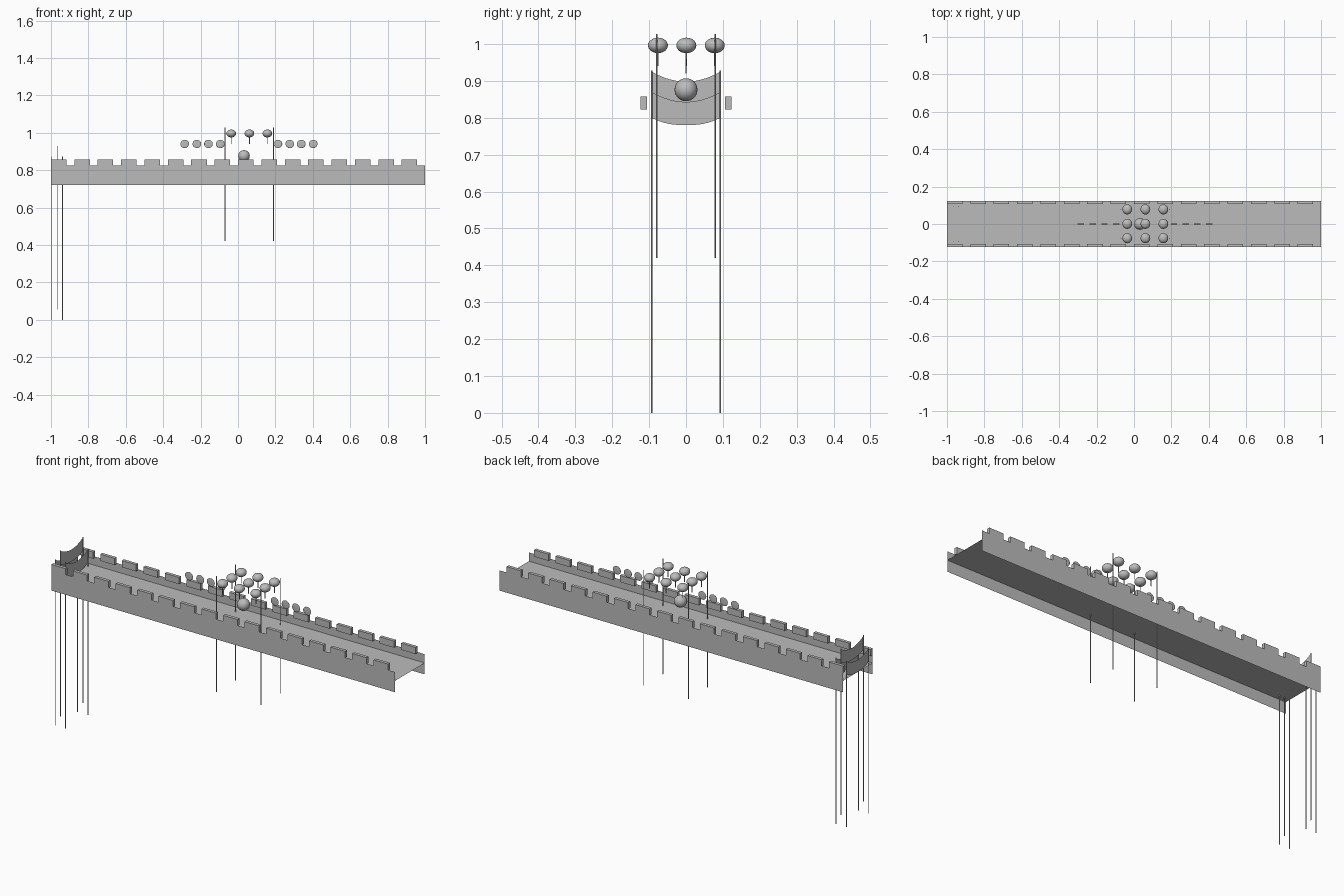
import bpy, bmesh, math

if "Cube" in bpy.data.objects:
    bpy.data.objects.remove(bpy.data.objects["Cube"])

grey = bpy.data.materials.new("plain grey")
grey.diffuse_color = (0.5, 0.5, 0.5, 1)
grey.use_nodes = True
grey.node_tree.nodes["Principled BSDF"].inputs["Base Color"].default_value = grey.diffuse_color


def finish(bm, name, smooth=False):
    mesh = bpy.data.meshes.new(name)
    bm.to_mesh(mesh)
    bm.free()
    for p in mesh.polygons:
        p.use_smooth = smooth
    mesh.materials.append(grey)
    obj = bpy.data.objects.new(name, mesh)
    bpy.context.collection.objects.link(obj)
    return obj


def sheet(name, corners):
    bm = bmesh.new()
    bm.faces.new([bm.verts.new(c) for c in corners])
    return finish(bm, name)


def box(bm, x0, x1, y0, y1, z0, z1):
    r = bmesh.ops.create_cube(bm, size=1)
    bmesh.ops.scale(bm, vec=(x1 - x0, y1 - y0, z1 - z0), verts=r["verts"])
    bmesh.ops.translate(bm, vec=((x0 + x1) / 2, (y0 + y1) / 2, (z0 + z1) / 2), verts=r["verts"])


def rod(name, x, y, z0, z1, r=0.002):
    bm = bmesh.new()
    c = bmesh.ops.create_cone(bm, cap_ends=True, segments=8, radius1=r, radius2=r, depth=z1 - z0)
    bmesh.ops.translate(bm, vec=(x, y, (z0 + z1) / 2), verts=c["verts"])
    return finish(bm, name)


def ellipsoid(name, loc, size):
    bm = bmesh.new()
    bmesh.ops.create_uvsphere(bm, u_segments=24, v_segments=14, radius=1)
    bmesh.ops.scale(bm, vec=size, verts=bm.verts)
    bmesh.ops.translate(bm, vec=loc, verts=bm.verts)
    return finish(bm, name, True)


# Deck: a thin sheet between the walls
W, DECK = 0.123, 0.78
sheet("deck", [(-1, -W, DECK), (1, -W, DECK), (1, W, DECK), (-1, W, DECK)])

# Side walls with a row of merlons on each
for side, s in (("front", -1), ("back", 1)):
    y = s * W
    pts = [(-1, y, 0.72), (1, y, 0.72), (1, y, 0.826), (-1, y, 0.826)]
    sheet(side + "_wall", pts if s < 0 else pts[::-1])
    bm = bmesh.new()
    for i in range(16):
        x = -1 + i * 0.125
        box(bm, x, x + 0.083, min(y, y - s * 0.017), max(y, y - s * 0.017), 0.822, 0.857)
    finish(bm, side + "_merlons")

# Sagging banners hung between tall poles at the left end
for x, lift in ((-0.998, 0), (-0.967, 0.055), (-0.938, 0)):
    bm = bmesh.new()
    prev = None
    n = 16
    for i in range(n + 1):
        t = -1 + 2 * i / n
        lo = bm.verts.new((x, 0.093 * t, 0.78 + 0.02 * abs(t) ** 2.5 + lift))
        hi = bm.verts.new((x, 0.093 * t, 0.843 + 0.027 * t * t + lift))
        if prev:
            bm.faces.new((prev[0], lo, hi, prev[1]))
        prev = (lo, hi)
    finish(bm, "banner")
    for s in (-1, 1):
        rod("banner_pole", x, s * 0.093, lift, 0.873 + lift)

# Four poles through the deck in the middle
for x in (-0.07, 0.19):
    for s in (-1, 1):
        rod("middle_pole", x, s * 0.079, 0.42, 1.027)

# Grid of nine balloons with short strings
for x in (-0.036, 0.061, 0.157):
    for y in (-0.076, 0.001, 0.078):
        ellipsoid("balloon", (x, y, 0.996), (0.026, 0.027, 0.021))
        rod("balloon_string", x, y, 0.94, 0.978)

# Ball in the middle
ellipsoid("ball", (0.032, 0, 0.876), (0.031, 0.031, 0.031))

# Flat discs in two rows
for x in (-0.285, -0.22, -0.158, -0.095, 0.214, 0.277, 0.338, 0.402):
    ellipsoid("disc", (x, 0, 0.94), (0.023, 0.002, 0.022))
